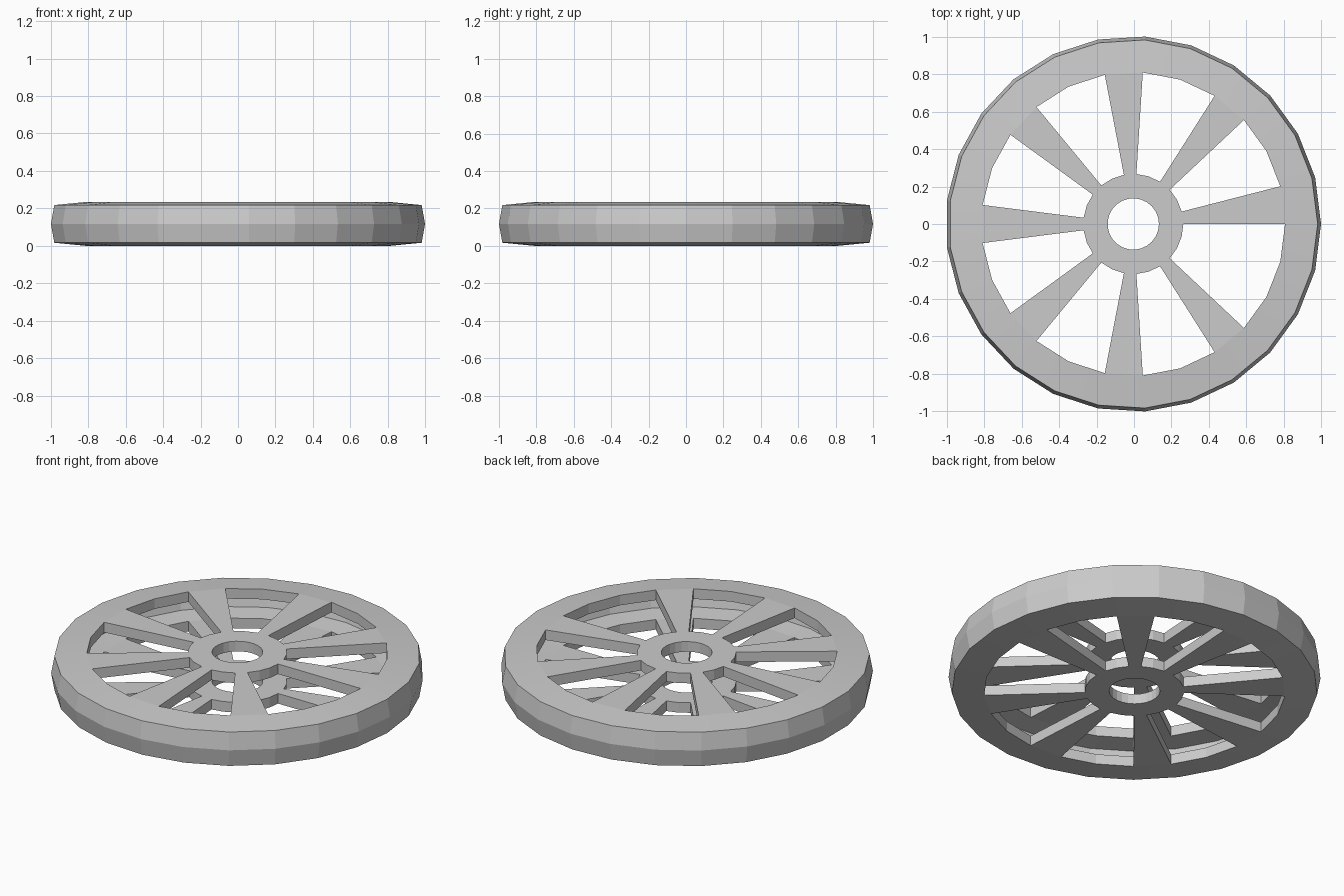
import bpy, bmesh
from math import cos, sin, pi

if "Cube" in bpy.data.objects:
    bpy.data.objects.remove(bpy.data.objects["Cube"])

N = 25            # sides of the wheel
H = 0.235         # overall height
T = 0.06          # wall thickness
X0 = -0.004       # centres the odd-sided ring

bm = bmesh.new()


def ring(r, z):
    return [bm.verts.new((r * cos(2 * pi * i / N) + X0, r * sin(2 * pi * i / N), z))
            for i in range(N)]


def bridge(a, b, segs=range(N)):
    return [bm.faces.new((a[i], a[(i + 1) % N], b[(i + 1) % N], b[i])) for i in segs]


def shell(top_out, mid, lip_r):
    """Hub ring, spokes, rim face and outer wall; returns the rings in order."""
    z_plate, z_edge = top_out
    prof = [(0.137, z_plate), (0.267, z_plate), (0.81, z_plate), (lip_r, z_edge),
            (mid, H / 2),
            (lip_r, H - z_edge), (0.81, H - z_plate), (0.267, H - z_plate), (0.137, H - z_plate)]
    return [ring(r, z) for r, z in prof]


spokes = range(0, 24, 3)   # every third segment is a spoke
gaps = [i for i in range(N) if i not in spokes]
outer = shell((H, 0.218), 1.002, 0.984)
inner = shell((H - T, H - T - 0.012), 0.942, 0.93)

# outer and inner skins
smooth = []
for skin in (outer, inner):
    for k in range(8):
        f = bridge(skin[k], skin[k + 1], spokes if k in (1, 6) else range(N))
        if k in (0, 2, 5, 7):
            smooth += f

# bore walls, and walls around the openings
for k in (0, 8):
    bridge(outer[k], inner[k])
for k in (1, 2, 6, 7):
    bridge(outer[k], inner[k], gaps)
# spoke sides
for k in (1, 6):
    for s in spokes:
        for j in (s, s + 1):
            smooth.append(bm.faces.new((outer[k][j], outer[k + 1][j],
                                        inner[k + 1][j], inner[k][j])))

bmesh.ops.recalc_face_normals(bm, faces=bm.faces)
for f in smooth:
    f.smooth = True

me = bpy.data.meshes.new("spoked_wheel")
bm.to_mesh(me)
bm.free()
wheel = bpy.data.objects.new("spoked_wheel", me)
bpy.context.collection.objects.link(wheel)
